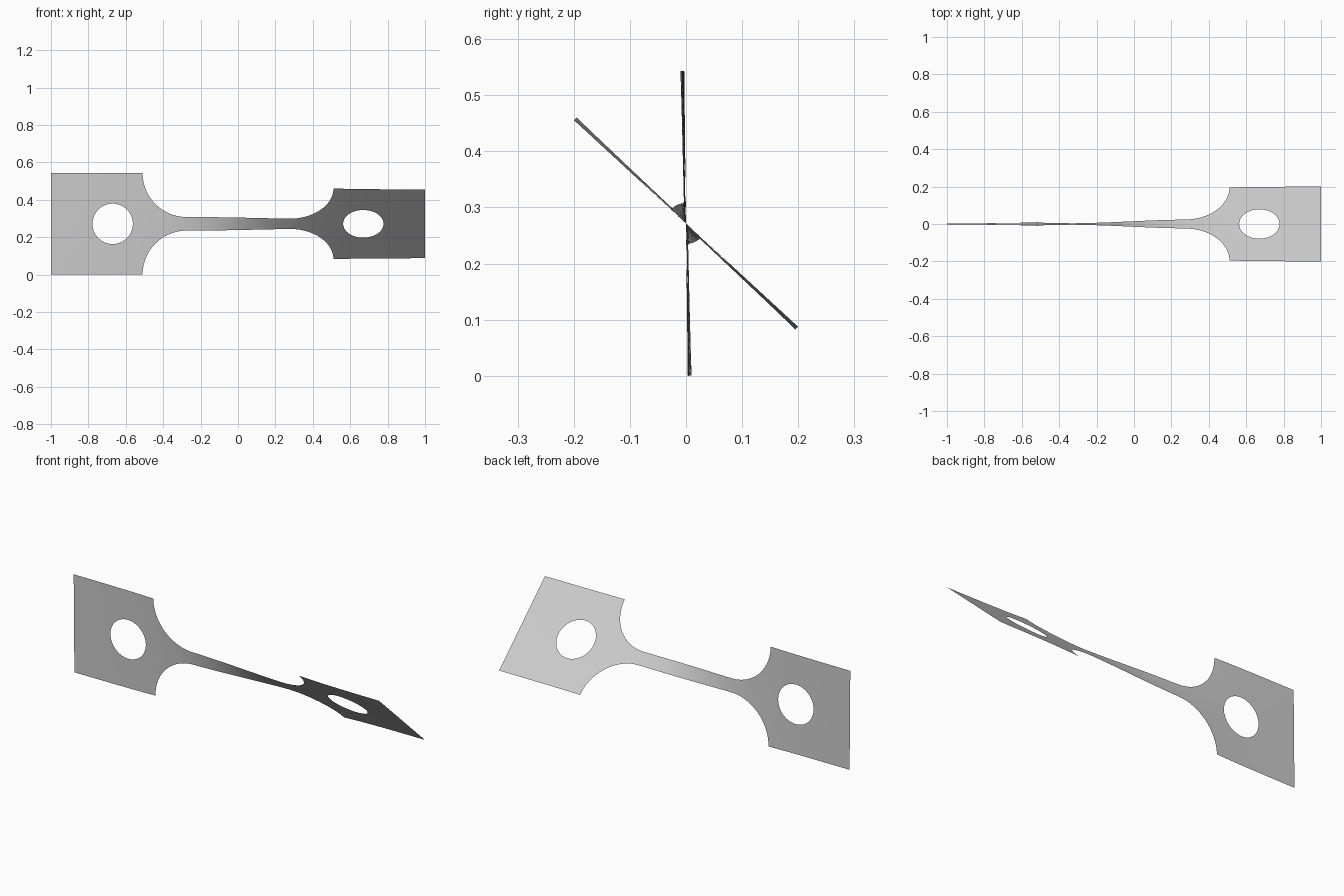
import bpy, bmesh, math

cube = bpy.data.objects.get("Cube")
if cube:
    bpy.data.objects.remove(cube, do_unlink=True)

HALF = 0.2715        # half width of the end plates
FILLET = 0.235       # radius of the shoulder between plate and neck
SHOULDER = 0.51      # where plate meets shoulder
HOLE_X, HOLE_R = 0.67, 0.108
ROWS, RINGS, ARC, STRAIGHT = 20, 6, 20, 16

bm = bmesh.new()


def skin(lines):
    """Fill quads between neighbouring lines of points."""
    grid = [[bm.verts.new((x, 0, z)) for x, z in line] for line in lines]
    for a, b in zip(grid, grid[1:]):
        for i in range(len(a) - 1):
            bm.faces.new((a[i], a[i + 1], b[i + 1], b[i]))


def column(x, half):
    return [(x, half * (2 * i / ROWS - 1)) for i in range(ROWS + 1)]


# End plates: rings running from the round hole out to the rectangle
corners = [(SHOULDER, -HALF), (SHOULDER, HALF), (1, HALF), (1, -HALF)]
border = []
for (x0, z0), (x1, z1) in zip(corners, corners[1:] + corners[:1]):
    border += [(x0 + (x1 - x0) * i / ROWS, z0 + (z1 - z0) * i / ROWS)
               for i in range(ROWS)]
border.append(border[0])

for side in (-1, 1):
    rings = []
    for r in range(RINGS + 1):
        f = r / RINGS
        ring = []
        for x, z in border:
            dx = x - HOLE_X
            k = HOLE_R / math.hypot(dx, z)
            k += (1 - k) * f
            ring.append((side * (HOLE_X + dx * k), z * k))
        rings.append(ring)
    skin(rings)

# Neck: concave shoulders at both ends of a narrow straight strip
shoulder = []
for i in range(ARC + 1):
    t = math.pi / 2 * i / ARC
    shoulder.append((SHOULDER - FILLET * (1 - math.cos(t)),
                     HALF - FILLET * math.sin(t)))
end_x, neck_half = shoulder[-1]
straight = [(end_x * (2 * i / STRAIGHT - 1), neck_half)
            for i in range(1, STRAIGHT)]
profile = [(-x, h) for x, h in shoulder] + straight + shoulder[::-1]
skin([column(x, h) for x, h in profile])

# Weld the parts and face the sheet forward
bmesh.ops.remove_doubles(bm, verts=bm.verts[:], dist=0.0005)
bm.normal_update()
bmesh.ops.reverse_faces(bm, faces=[f for f in bm.faces if f.normal.y > 0])

# Twist around the long axis, mostly within the neck
for v in bm.verts:
    angle = math.radians(24 + 23.4 * math.tanh(v.co.x / 0.3))
    w = v.co.z
    v.co.y = -w * math.sin(angle)
    v.co.z = HALF + w * math.cos(angle)

for f in bm.faces:
    f.smooth = True

mesh = bpy.data.meshes.new("twisted_strap")
bm.to_mesh(mesh)
bm.free()

grey = bpy.data.materials.new("light_grey")
grey.use_nodes = True
colour = (0.6, 0.6, 0.6, 1)
grey.diffuse_color = colour
grey.node_tree.nodes["Principled BSDF"].inputs["Base Color"].default_value = colour
mesh.materials.append(grey)

strap = bpy.data.objects.new("twisted_strap", mesh)
bpy.context.collection.objects.link(strap)
